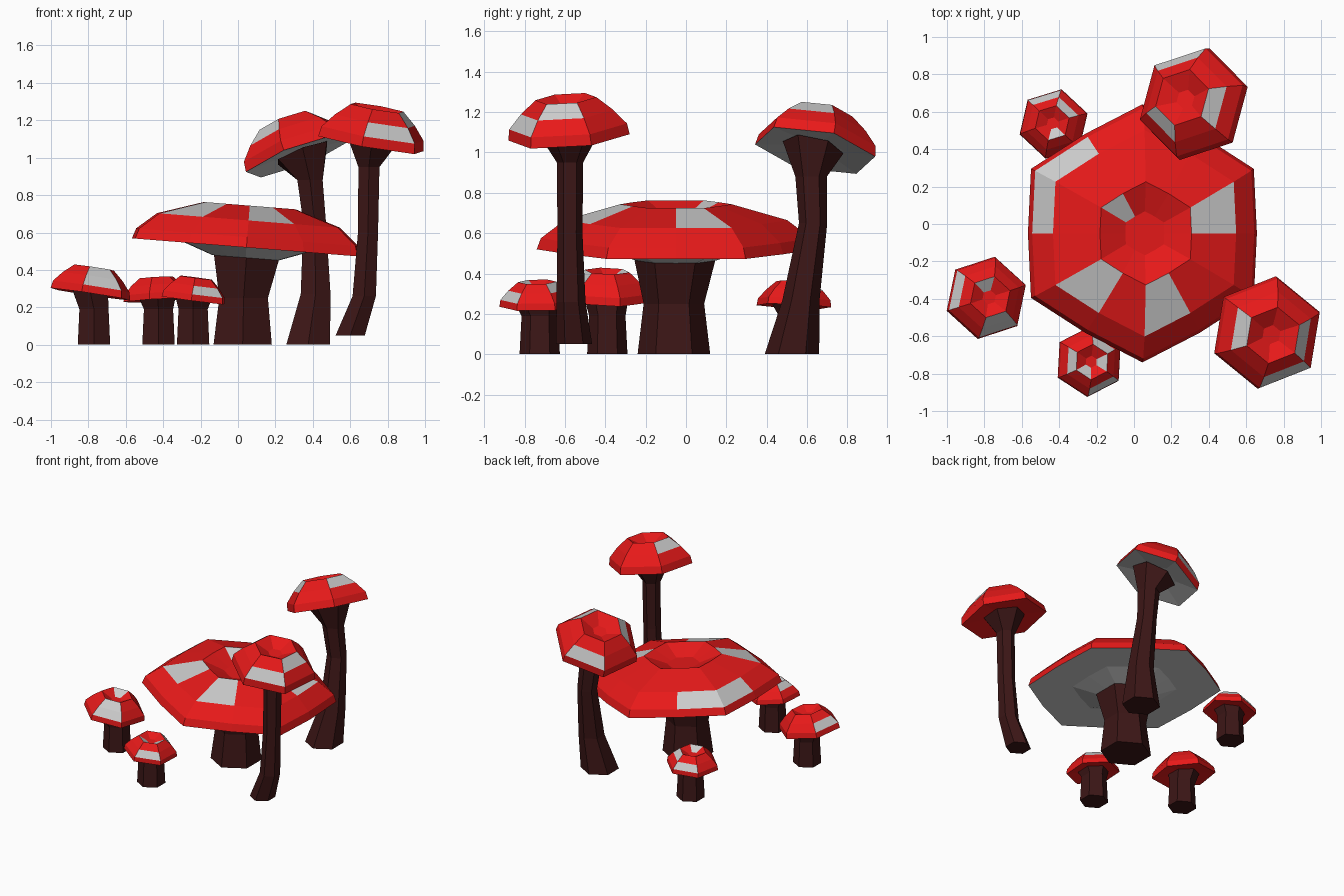
import bpy, bmesh
from math import radians, cos, sin
from mathutils import Vector

if "Cube" in bpy.data.objects:
    bpy.data.objects.remove(bpy.data.objects["Cube"])


def material(name, rgb):
    m = bpy.data.materials.new(name)
    m.diffuse_color = (*rgb, 1)
    m.use_nodes = True
    m.node_tree.nodes["Principled BSDF"].inputs["Base Color"].default_value = m.diffuse_color
    return m


RED = material("cap_red", (0.8, 0.01, 0.01))
WHITE = material("spot_white", (0.8, 0.8, 0.8))
BROWN = material("stem_brown", (0.045, 0.008, 0.008))


def loft(name, rings, mats, paint=None):
    """Skin a list of equal point rings, closing both ends; paint[(band, side)] = material index."""
    bm = bmesh.new()
    vs = [[bm.verts.new(p) for p in ring] for ring in rings]
    n = len(vs[0])
    bands = len(vs) - 1
    for b in range(bands):
        for i in range(n):
            j = (i + 1) % n
            f = bm.faces.new((vs[b][i], vs[b][j], vs[b + 1][j], vs[b + 1][i]))
            f.material_index = (paint or {}).get((b, i), 0)
    f = bm.faces.new(vs[0][::-1])
    f.material_index = (paint or {}).get((-1, 0), 0)
    bm.faces.new(vs[-1])
    bmesh.ops.recalc_face_normals(bm, faces=bm.faces)
    me = bpy.data.meshes.new(name)
    bm.to_mesh(me)
    bm.free()
    for m in mats:
        me.materials.append(m)
    ob = bpy.data.objects.new(name, me)
    bpy.context.collection.objects.link(ob)
    return ob


def cap(name, centre, radius, turn, slope, profile, under, spots, mid=None):
    """Tilted faceted cap. profile = (radius, height) rows from the underside up to the centre dip.
    mid adds a vertex halfway along each hexagon side at that fraction of the corner radius."""
    n = 12 if mid else 6
    sx, sy = slope
    normal = Vector((-sx, -sy, 1)).normalized()
    tilt = Vector((0, 0, 1)).rotation_difference(normal)
    rings = []
    for r, h in profile:
        ring = []
        for i in range(n):
            k = mid if mid and i % 2 else 1
            a = radians(turn + 360 / n * i)
            p = Vector((r * k * cos(a), r * k * sin(a), h)) * radius
            ring.append(Vector(centre) + tilt @ p)
        rings.append(ring)
    paint = {s: 1 for s in spots}
    if under == "white":
        first_top = min(i for i, (r, h) in enumerate(profile) if r == max(q[0] for q in profile))
        paint.update({(b, i): 1 for b in range(first_top) for i in range(n)})
        paint[(-1, 0)] = 1
    loft(name, rings, [RED, WHITE], paint)


def stem(name, sections, slope):
    """Six-sided stem through (x, y, z, radius) sections; the top one follows the cap tilt."""
    rings = []
    for k, (x, y, z, r) in enumerate(sections):
        ring = []
        for i in range(6):
            a = radians(90 + 60 * i)
            dx, dy = r * cos(a), r * sin(a)
            lift = slope[0] * dx + slope[1] * dy if k == len(sections) - 1 else 0
            ring.append((x + dx, y + dy, z + lift))
        rings.append(ring)
    loft(name, rings, [BROWN])


# Shared cap profile: underside, rim, rim top, shoulder, crown, dip
SMALL = [(0.45, 0.05), (1, 0), (0.97, 0.18), (0.76, 0.42), (0.5, 0.64), (0.17, 0.47)]
# Wide cap: inner underside, outer underside, rim, rim top, shoulder, crown, dip
WIDE = [(0.29, -0.08), (0.54, 0.0), (1, 0), (0.97, 0.08), (0.8, 0.21), (0.4, 0.325), (0.17, 0.235)]

# Large central mushroom (corners at 30, 90, ... degrees)
cap("large_cap", (0.045, -0.05, 0.52), 0.69, 30, (-0.08, 0.0), WIDE, "white",
    [(3, 3), (3, 4), (4, 6), (4, 8), (4, 11), (5, 3)], mid=0.89)
stem("large_stem", [(0.025, -0.06, 0, 0.18), (0.03, -0.06, 0.25, 0.15),
                    (0.045, -0.055, 0.465, 0.2)], (-0.08, 0))

# Tall front mushroom
cap("tall_front_cap", (0.71, -0.58, 1.075), 0.305, 21, (-0.175, 0.08), SMALL, "red",
    [(2, 4), (3, 5), (3, 2)])
stem("tall_front_stem", [(0.60, -0.555, 0.05, 0.09), (0.675, -0.57, 0.26, 0.072),
                         (0.695, -0.575, 0.6, 0.062), (0.70, -0.575, 0.95, 0.065),
                         (0.715, -0.575, 1.095, 0.15)], (-0.175, 0.08))

# Tall back mushroom
cap("tall_back_cap", (0.325, 0.64, 1.01), 0.31, 16, (0.37, -0.2), SMALL, "white",
    [(2, 1), (3, 3), (3, 5)])
stem("tall_back_stem", [(0.375, 0.525, 0, 0.135), (0.415, 0.57, 0.27, 0.092),
                        (0.41, 0.63, 0.65, 0.07), (0.385, 0.62, 0.88, 0.078),
                        (0.345, 0.63, 1.025, 0.15)], (0.37, -0.2))

# Three small mushrooms: name, cap centre, cap radius, turn, slope, stem base, spots
for name, c, r, turn, slope, (bx, by), spots in [
    ("small_left", (-0.79, -0.395, 0.27), 0.225, 18, (-0.15, -0.03), (-0.77, -0.39),
     [(2, 2), (2, 4), (3, 4), (4, 1)]),
    ("small_front", (-0.24, -0.735, 0.238), 0.19, 27, (-0.13, 0.02), (-0.24, -0.725),
     [(3, 2), (2, 4), (3, 0), (4, 3), (4, 5)]),
    ("small_back", (-0.43, 0.535, 0.238), 0.19, 17, (0.06, -0.04), (-0.425, 0.55),
     [(3, 0), (2, 1), (4, 4)]),
]:
    cap(name + "_cap", c, r, turn, slope, SMALL, "red", spots)
    stem(name + "_stem", [(bx, by, 0, 0.1), (bx, by, 0.19, 0.09),
                          (c[0], c[1], c[2] + 0.01, 0.11)], slope)
